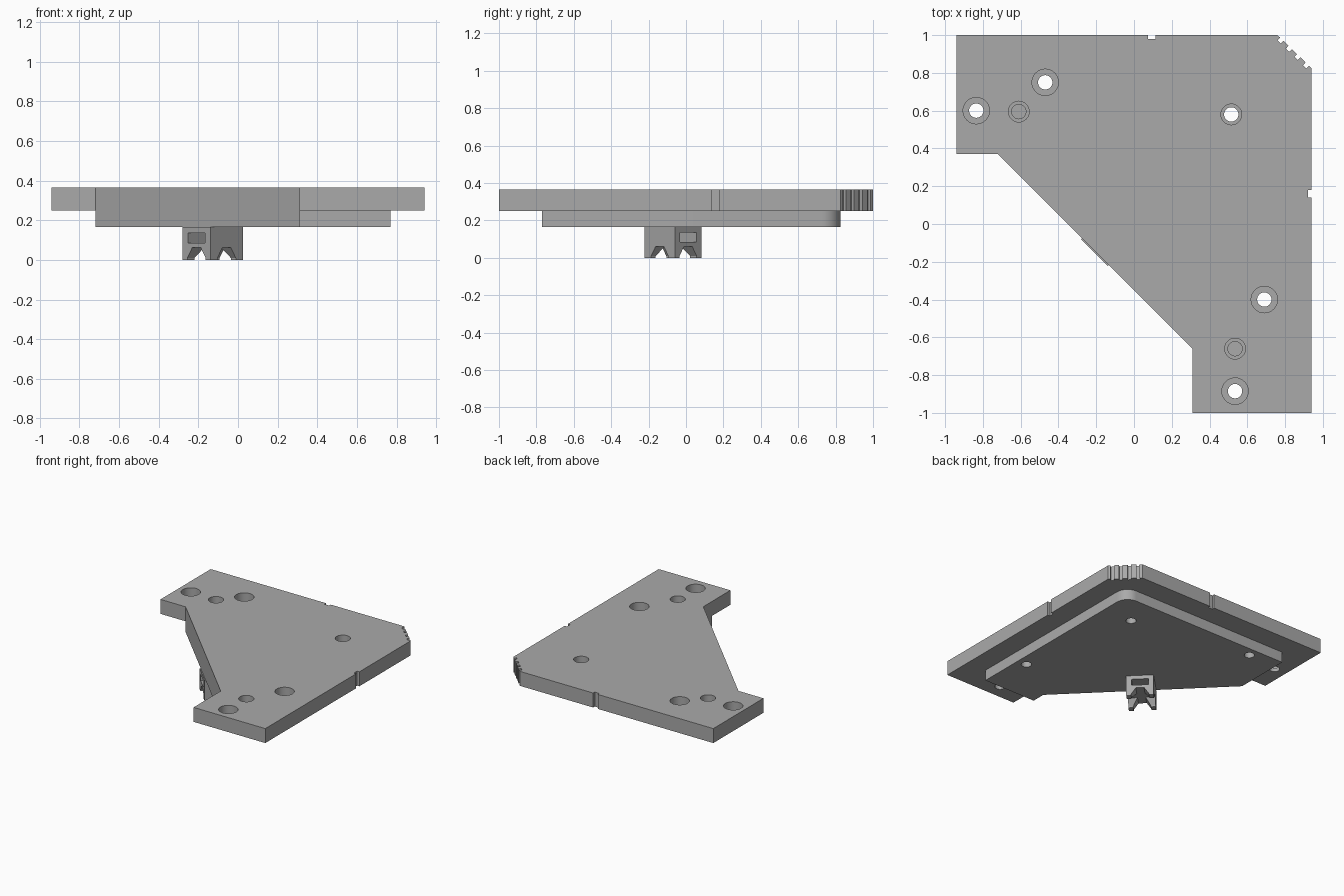
import bpy, bmesh, math
from mathutils import Matrix, Vector

cube = bpy.data.objects.get("Cube")
if cube:
    bpy.data.objects.remove(cube)

grey = bpy.data.materials.new("plain_grey")
grey.use_nodes = True
COLOUR = (0.4, 0.4, 0.4, 1)
grey.diffuse_color = COLOUR
grey.node_tree.nodes["Principled BSDF"].inputs["Base Color"].default_value = COLOUR


def prism(name, outline, z0, z1, matrix=Matrix()):
    """Extrude a 2D outline between two heights, then place it."""
    bm = bmesh.new()
    face = bm.faces.new([bm.verts.new((x, y, z0)) for x, y in outline])
    out = bmesh.ops.extrude_face_region(bm, geom=[face])
    top = [g for g in out["geom"] if isinstance(g, bmesh.types.BMVert)]
    bmesh.ops.translate(bm, verts=top, vec=(0, 0, z1 - z0))
    bmesh.ops.recalc_face_normals(bm, faces=bm.faces)
    bm.transform(matrix)
    mesh = bpy.data.meshes.new(name)
    bm.to_mesh(mesh)
    bm.free()
    mesh.materials.append(grey)
    obj = bpy.data.objects.new(name, mesh)
    bpy.context.collection.objects.link(obj)
    return obj


def circle(x, y, r, n=32):
    return [(x + r * math.cos(math.tau * i / n), y + r * math.sin(math.tau * i / n))
            for i in range(n)]


def cut(target, cutter):
    mod = target.modifiers.new("cut", "BOOLEAN")
    mod.operation, mod.solver, mod.object = "DIFFERENCE", "EXACT", cutter
    bpy.context.view_layer.objects.active = target
    bpy.ops.object.modifier_apply(modifier=mod.name)
    bpy.data.objects.remove(cutter)


def serrated(start, end, teeth, depth):
    """Square grooves along a straight edge, on its right-hand side."""
    a, b = Vector(start), Vector(end)
    inward = Vector((b.y - a.y, a.x - b.x)).normalized() * depth
    points = [a]
    for i in range(teeth):
        p, q = (a.lerp(b, (i + f) / teeth) for f in (0.3, 0.7))
        points += [p, p + inward, q + inward, q]
    return [tuple(p) for p in points + [b]]


BOTTOM, MIDDLE, TOP, SEAT = 0.165, 0.25, 0.365, 0.28

# Upper plate: edge notches and a serrated corner
outline = [(-0.94, 0.37), (-0.94, 1)]
outline += [(0.075, 1), (0.075, 0.98), (0.115, 0.98), (0.115, 1)]
outline += serrated((0.76, 1), (0.94, 0.825), 4, 0.02)
outline += [(0.94, 0.18), (0.92, 0.18), (0.92, 0.14), (0.94, 0.14)]
outline += [(0.94, -1), (0.31, -1), (0.31, -0.66), (-0.72, 0.37)]
upper_plate = prism("upper_plate", outline, MIDDLE, TOP)

# Lower plate: one rounded corner
corner = [(0.67 + 0.1 * math.sin(a), 0.725 + 0.1 * math.cos(a))
          for a in (math.pi / 2 * i / 10 for i in range(11))]
lower_plate = prism("lower_plate",
                    [(-0.72, 0.37), (-0.72, 0.825)] + corner
                    + [(0.77, -0.77), (0.31, -0.77), (0.31, -0.66)],
                    BOTTOM, MIDDLE)

# Stepped holes: x, y, wide radius, narrow radius, floor of narrow bore
THROUGH, BLIND = 0.1, 0.2
holes = [(-0.835, 0.60, 0.07, 0.038, THROUGH), (-0.47, 0.75, 0.07, 0.038, THROUGH),
         (0.69, -0.40, 0.07, 0.038, THROUGH), (0.535, -0.885, 0.07, 0.038, THROUGH),
         (0.515, 0.58, 0.055, 0.038, THROUGH),
         (-0.61, 0.595, 0.055, 0.038, BLIND), (0.535, -0.66, 0.055, 0.038, BLIND)]
for x, y, wide, narrow, floor in holes:
    cut(upper_plate, prism("bore", circle(x, y, wide), SEAT, TOP + 0.1))
    for plate in (upper_plate, lower_plate):
        cut(plate, prism("bore", circle(x, y, narrow), floor, TOP + 0.1))

# Clip block under the slanted edge, turned 45 degrees
W, D = 0.1, 0.115
place = Matrix.Translation((-0.128, -0.07, 0)) @ Matrix.Rotation(-math.pi / 4, 4, "Z")
clip = prism("clip", [(-W, -D), (W, -D), (W, D), (-W, D)], 0, BOTTOM, place)

# Crossing arches form four legs; a window passes through the block
arch = [(-0.065, -0.02), (-0.065, 0.01), (-0.03, 0.062),
        (0.03, 0.062), (0.065, 0.01), (0.065, -0.02)]
window = [(-0.062, 0.085), (0.062, 0.085), (0.062, 0.135), (-0.062, 0.135)]
upright = Matrix.Rotation(math.pi / 2, 4, "X")
sideways = Matrix.Rotation(math.pi / 2, 4, "Z") @ upright
for shape, turn in ((arch, upright), (arch, sideways), (window, upright)):
    cut(clip, prism("opening", shape, -0.3, 0.3, place @ turn))

# Smooth the bores and rounded corner, keep edges crisp
bpy.ops.object.select_all(action="DESELECT")
for obj in (upper_plate, lower_plate, clip):
    obj.select_set(True)
bpy.context.view_layer.objects.active = upper_plate
bpy.ops.object.shade_smooth_by_angle(angle=math.radians(30))
